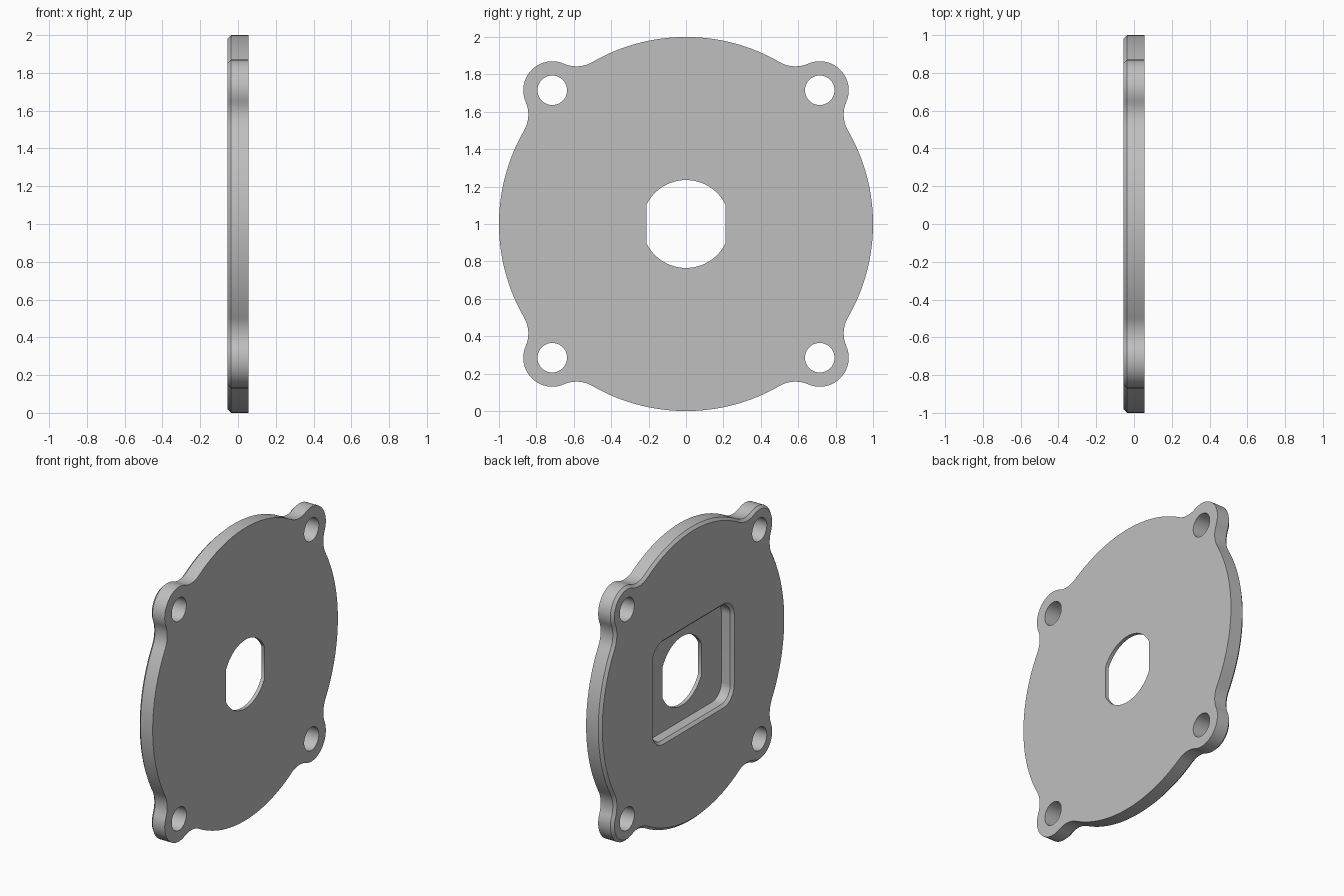
import bpy, bmesh
from math import pi, sin, cos, acos, asin, atan2, sqrt, radians

if "Cube" in bpy.data.objects:
    bpy.data.objects.remove(bpy.data.objects["Cube"], do_unlink=True)

HALF = 0.055          # half thickness along x
CHAMFER = 0.018
DISC_R, EAR_R, FILLET_R = 1.0, 0.155, 0.17
EAR_POS = 0.715       # ear centre offset in y and z
HOLE_R = 0.079
POCKET_FLOOR = 0.03

grey = bpy.data.materials.new("plain grey")
grey.use_nodes = True
COLOUR = (0.52, 0.52, 0.52, 1)
grey.diffuse_color = COLOUR
grey.node_tree.nodes["Principled BSDF"].inputs["Base Color"].default_value = COLOUR


def arc(cy, cz, r, a0, a1, n):
    """Points along an arc, leaving out the last one."""
    steps = [a0 + (a1 - a0) * i / n for i in range(n)]
    return [(cy + r * cos(a), cz + r * sin(a)) for a in steps]


def plate_outline(inset):
    """Disc with four filleted ears, shrunk evenly by inset."""
    ear_d, fil_d = EAR_POS * sqrt(2), DISC_R + FILLET_R
    spread = acos((ear_d**2 + fil_d**2 - (EAR_R + FILLET_R)**2) / (2 * ear_d * fil_d))
    phi = pi / 4 - spread
    fy, fz = fil_d * cos(phi), fil_d * sin(phi)
    beta = atan2(EAR_POS - fz, EAR_POS - fy)
    quarter = arc(0, 0, DISC_R - inset, -phi, phi, 32)
    quarter += arc(fy, fz, FILLET_R + inset, phi + pi, beta, 12)
    quarter += arc(EAR_POS, EAR_POS, EAR_R - inset, beta - pi, 1.5 * pi - beta, 28)
    quarter += arc(fz, fy, FILLET_R + inset, pi / 2 - beta, -pi / 2 - phi, 12)
    points = []
    for k in range(4):
        c, s = cos(k * pi / 2), sin(k * pi / 2)
        points += [(y * c - z * s, y * s + z * c) for y, z in quarter]
    return points


def pocket_outline(grow):
    """Rounded rectangle."""
    r, hy, hz = 0.1, 0.425, 0.337
    points = []
    for k, (sy, sz) in enumerate([(1, 1), (-1, 1), (-1, -1), (1, -1)]):
        a = k * pi / 2
        points += arc(sy * (hy - r), sz * (hz - r), r + grow, a, a + pi / 2, 12)
        points.append((sy * (hy - r) + (r + grow) * cos(a + pi / 2),
                       sz * (hz - r) + (r + grow) * sin(a + pi / 2)))
    return points


def bore_outline():
    """Circle with a flat on each side."""
    r, flat = 0.235, 0.21
    a = acos(flat / r)
    top = arc(0, 0, r, a, pi - a, 40) + [(-flat, r * sin(a))]
    return top + [(-y, -z) for y, z in top]


def loft(name, sections):
    """Closed solid through (x, outline) sections."""
    bm = bmesh.new()
    rings = [[bm.verts.new((x, y, z + 1)) for y, z in pts] for x, pts in sections]
    n = len(rings[0])
    for a, b in zip(rings, rings[1:]):
        for i in range(n):
            j = (i + 1) % n
            bm.faces.new((a[i], a[j], b[j], b[i]))
    bm.faces.new(rings[0])
    bm.faces.new(rings[-1])
    bmesh.ops.recalc_face_normals(bm, faces=bm.faces)
    mesh = bpy.data.meshes.new(name)
    bm.to_mesh(mesh)
    bm.free()
    mesh.materials.append(grey)
    obj = bpy.data.objects.new(name, mesh)
    bpy.context.collection.objects.link(obj)
    return obj


def cut(body, cutter):
    """Subtract the cutter and throw it away."""
    mod = body.modifiers.new("cut", 'BOOLEAN')
    mod.operation = 'DIFFERENCE'
    mod.solver = 'EXACT'
    mod.object = cutter
    cutter.hide_render = True
    bpy.context.view_layer.objects.active = body
    bpy.ops.object.modifier_apply(modifier=mod.name)
    bpy.data.objects.remove(cutter, do_unlink=True)


# Plate body, chamfered on the pocket side only
plate = loft("cover_plate", [(HALF, plate_outline(0)),
                             (-HALF + CHAMFER, plate_outline(0)),
                             (-HALF, plate_outline(CHAMFER))])

# Pocket with a chamfered rim; the rim slope continues past the surface
cut(plate, loft("pocket_cutter", [(POCKET_FLOOR, pocket_outline(0)),
                                  (-HALF + CHAMFER, pocket_outline(0)),
                                  (-HALF - CHAMFER, pocket_outline(2 * CHAMFER))]))

# Centre bore
cut(plate, loft("bore_cutter", [(-0.2, bore_outline()), (0.2, bore_outline())]))

# Bolt holes through the ears
for sy in (-1, 1):
    for sz in (-1, 1):
        ring = arc(sy * EAR_POS, sz * EAR_POS, HOLE_R, 0, 2 * pi, 48)
        cut(plate, loft("bolt_hole_cutter", [(-0.2, ring), (0.2, ring)]))

# Smooth curved walls, crisp edges
bpy.ops.object.select_all(action='DESELECT')
plate.select_set(True)
bpy.context.view_layer.objects.active = plate
bpy.ops.object.shade_smooth_by_angle(angle=radians(30))
